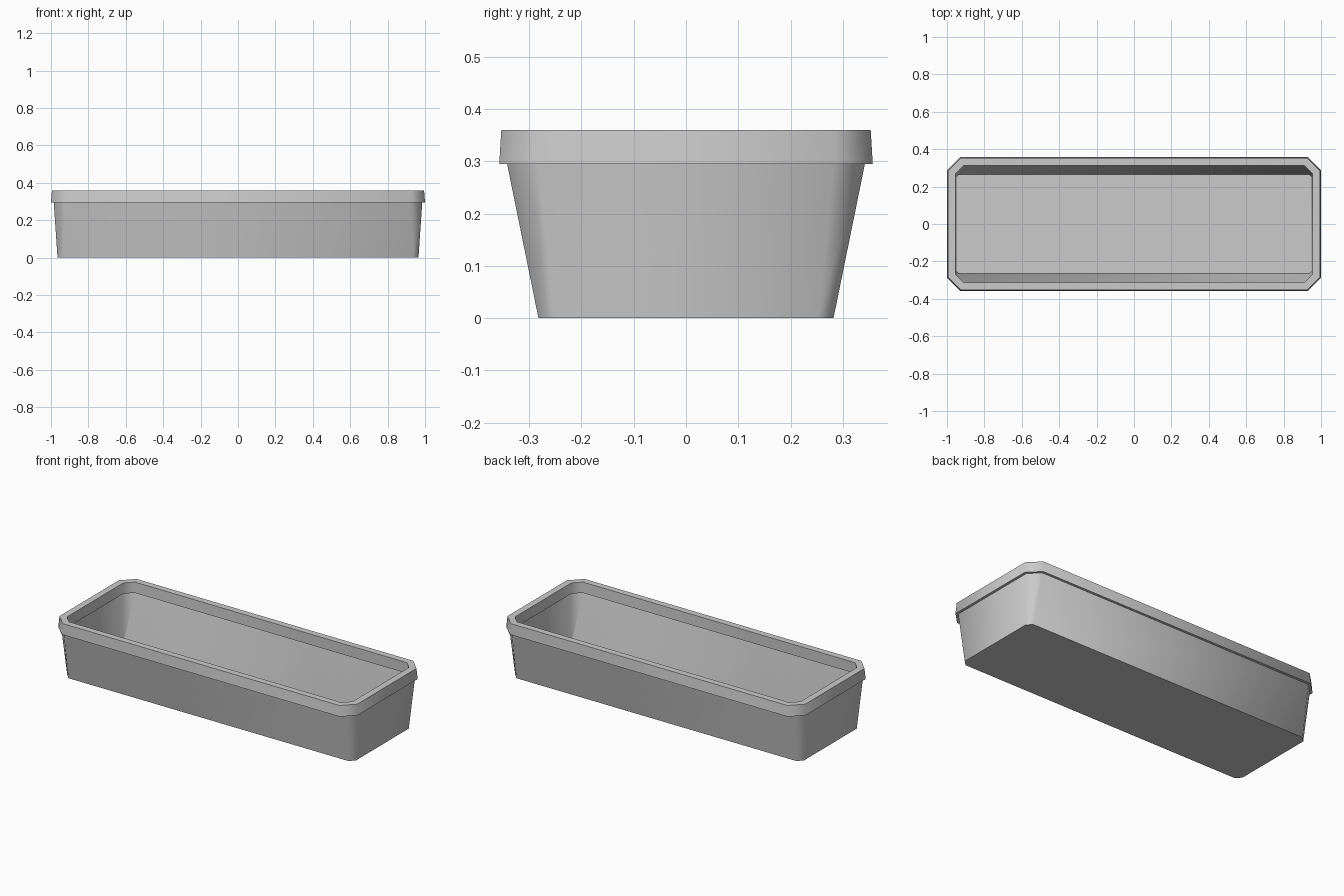
import bpy
import bmesh
import math

cube = bpy.data.objects.get("Cube")
if cube:
    bpy.data.objects.remove(cube, do_unlink=True)

# Single flat colour
grey = bpy.data.materials.new("light_grey")
grey.use_nodes = True
colour = (0.6, 0.6, 0.6, 1.0)
grey.diffuse_color = colour
grey.node_tree.nodes["Principled BSDF"].inputs["Base Color"].default_value = colour


def chamfered_ring(bm, hx, hy, cut, z):
    """Counter-clockwise rectangle with cut corners."""
    points = []
    for sx, sy in ((1, 1), (-1, 1), (-1, -1), (1, -1)):
        pair = [(sx * hx, sy * (hy - cut)), (sx * (hx - cut), sy * hy)]
        points += pair if sx * sy > 0 else pair[::-1]
    return [bm.verts.new((x, y, z)) for x, y in points]


def loft(name, sections):
    """Bridge successive rings and cap the first and last."""
    bm = bmesh.new()
    rings = [chamfered_ring(bm, *s) for s in sections]
    for low, high in zip(rings, rings[1:]):
        for i in range(len(low)):
            j = (i + 1) % len(low)
            bm.faces.new((low[i], low[j], high[j], high[i]))
    bm.faces.new(rings[0][::-1])
    bm.faces.new(rings[-1])
    bmesh.ops.recalc_face_normals(bm, faces=bm.faces)
    mesh = bpy.data.meshes.new(name)
    bm.to_mesh(mesh)
    bm.free()
    mesh.materials.append(grey)
    obj = bpy.data.objects.new(name, mesh)
    bpy.context.collection.objects.link(obj)
    return obj


# Tapered trough: half length, half width, corner cut, height
trough = loft("trough_with_rim", [
    (0.965, 0.282, 0.03, 0.0),     # underside
    (0.985, 0.342, 0.06, 0.295),   # top of outer wall
    (1.0, 0.357, 0.07, 0.295),     # rim lower lip
    (0.995, 0.353, 0.07, 0.36),    # rim top, outer edge
    (0.955, 0.314, 0.045, 0.36),   # rim top, inner edge
    (0.955, 0.314, 0.045, 0.295),  # rim inner lower edge
    (0.966, 0.324, 0.05, 0.295),   # top of inner wall
    (0.948, 0.265, 0.012, 0.02),   # inside floor
])

# Smooth corners, crisp rim and base edges
bpy.ops.object.select_all(action="DESELECT")
trough.select_set(True)
bpy.context.view_layer.objects.active = trough
bpy.ops.object.shade_smooth_by_angle(angle=math.radians(55))
